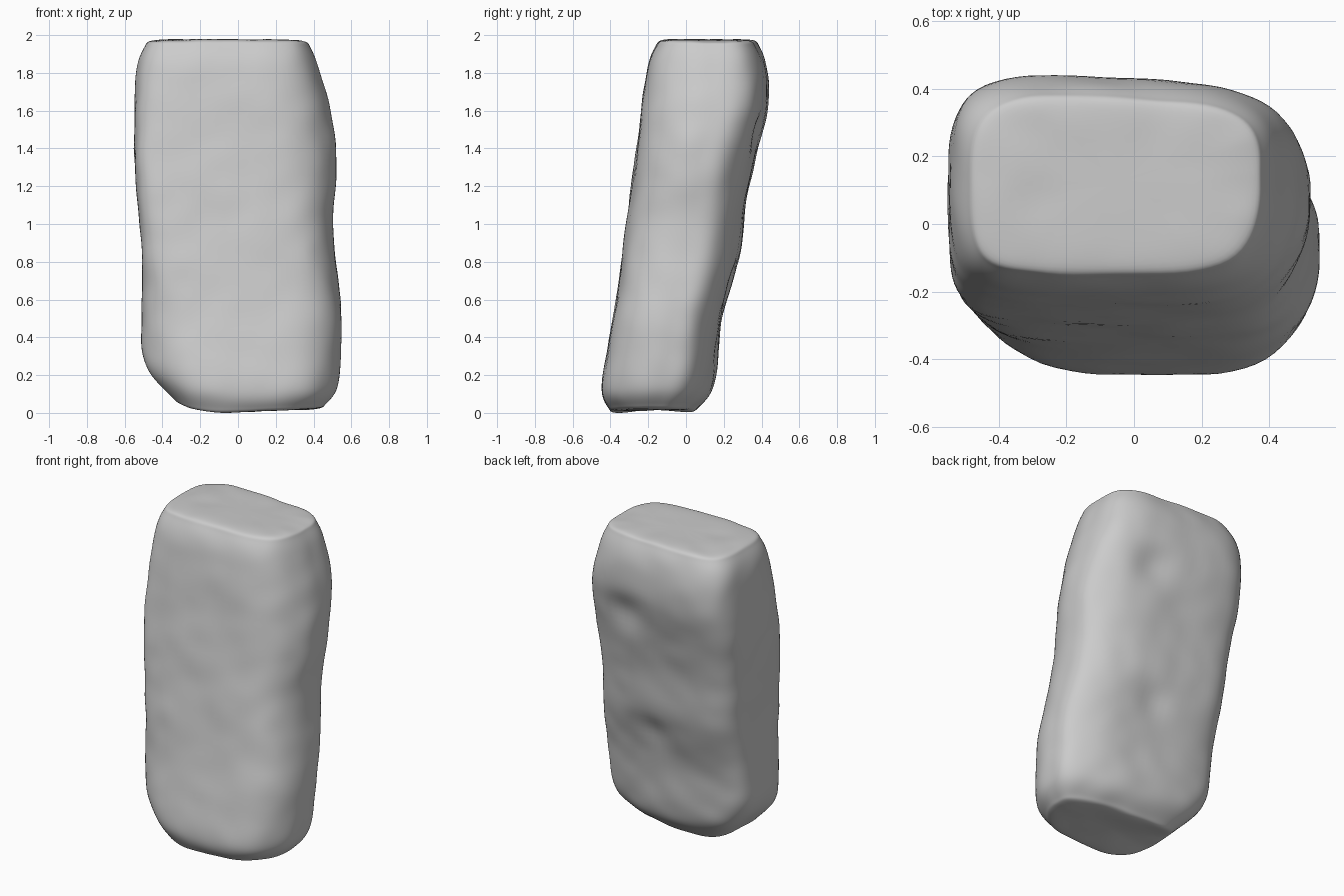
import bpy
import bmesh
import math
from mathutils import Vector, noise

if "Cube" in bpy.data.objects:
    bpy.data.objects.remove(bpy.data.objects["Cube"])

# Leaning slab sections:
# height, left, right, front, back, left chamfer, right chamfer
SECTIONS = [
    (0.02, -0.32, 0.45, -0.40, 0.06, 0.14, 0.14),
    (0.09, -0.43, 0.54, -0.465, 0.16, 0.18, 0.15),
    (0.30, -0.52, 0.545, -0.43, 0.18, 0.18, 0.13),
    (0.58, -0.51, 0.56, -0.375, 0.20, 0.14, 0.12),
    (0.85, -0.51, 0.51, -0.34, 0.31, 0.10, 0.11),
    (1.10, -0.53, 0.50, -0.305, 0.32, 0.08, 0.12),
    (1.40, -0.555, 0.53, -0.265, 0.38, 0.07, 0.17),
    (1.66, -0.55, 0.49, -0.235, 0.46, 0.09, 0.14),
    (1.90, -0.54, 0.42, -0.20, 0.435, 0.10, 0.08),
    (1.985, -0.48, 0.375, -0.145, 0.385, 0.08, 0.07),
]


def section_points(z, x0, x1, y0, y1, cut_left, cut_right):
    """Chamfered rectangle with a middle point on every side."""
    depth, xm, ym = y1 - y0, (x0 + x1) / 2, (y0 + y1) / 2
    back_cut = cut_right + (0.09 if z < 1.2 else 0.02)
    outline = [
        (x0 + cut_left, y0), (xm, y0), (x1 - cut_right, y0),
        (x1, y0 + depth * 0.33), (x1, ym + depth * 0.06), (x1, y1 - depth * 0.24),
        (x1 - back_cut, y1 - 0.03), (xm, y1 - 0.015), (x0 + 0.12, y1),
        (x0, y1 - depth * 0.16), (x0, ym), (x0, y0 + depth * cut_left * 1.8),
    ]
    # The underside rises steeply to the left and slightly to the right
    points = []
    for x, y in outline:
        lift = 0
        if z < 0.2:
            lift = 0.4 * max(0, -x - 0.15) + 0.04 * min(1, max(0, (x + 0.15) / 0.3))
        points.append((x, y, z + lift))
    return points


bm = bmesh.new()
rings = [[bm.verts.new(p) for p in section_points(*s)] for s in SECTIONS]
for low, high in zip(rings, rings[1:]):
    for i in range(len(low)):
        j = (i + 1) % len(low)
        bm.faces.new((low[i], low[j], high[j], high[i]))

# Domed ends
caps = [bm.faces.new(rings[0][::-1]), bm.faces.new(rings[-1])]
bmesh.ops.inset_individual(bm, faces=caps, thickness=0.12)
for cap, rise in zip(caps, (-0.02, 0.025)):
    for v in cap.verts:
        v.co.z += rise
bmesh.ops.recalc_face_normals(bm, faces=bm.faces)
mesh = bpy.data.meshes.new("stone_slab")
bm.to_mesh(mesh)
bm.free()

slab = bpy.data.objects.new("stone_slab", mesh)
bpy.context.collection.objects.link(slab)
bpy.context.view_layer.objects.active = slab
slab.select_set(True)
rounding = slab.modifiers.new("rounding", 'SUBSURF')
rounding.levels = 3
bpy.ops.object.modifier_apply(modifier=rounding.name)

# Weathered surface: broad lumps, fine chips and hollows
HOLLOWS = [((0.18, 0.40, 1.52), 0.12, 0.035), ((0.05, 0.24, 0.72), 0.10, 0.02),
           ((-0.52, 0.0, 0.85), 0.12, 0.015)]
bm = bmesh.new()
bm.from_mesh(mesh)
bm.normal_update()
moves = []
for v in bm.verts:
    p = v.co
    amount = 0.007 * noise.noise(p * 3) + 0.005 * noise.noise(p * 7)
    for centre, radius, depth in HOLLOWS:
        amount -= depth * math.exp(-((p - Vector(centre)).length / radius) ** 2)
    moves.append(v.normal * amount)
for v, move in zip(bm.verts, moves):
    v.co += move

# Stand on the ground
bottom = min(v.co.z for v in bm.verts)
bmesh.ops.translate(bm, verts=bm.verts, vec=(0, 0, -bottom))
bm.to_mesh(mesh)
bm.free()

# Plain stone colour
stone = bpy.data.materials.new("stone_grey")
stone.use_nodes = True
colour = (0.6, 0.6, 0.6, 1)
stone.diffuse_color = colour
stone.node_tree.nodes["Principled BSDF"].inputs["Base Color"].default_value = colour
mesh.materials.append(stone)
bpy.ops.object.shade_smooth_by_angle(angle=math.radians(40))
